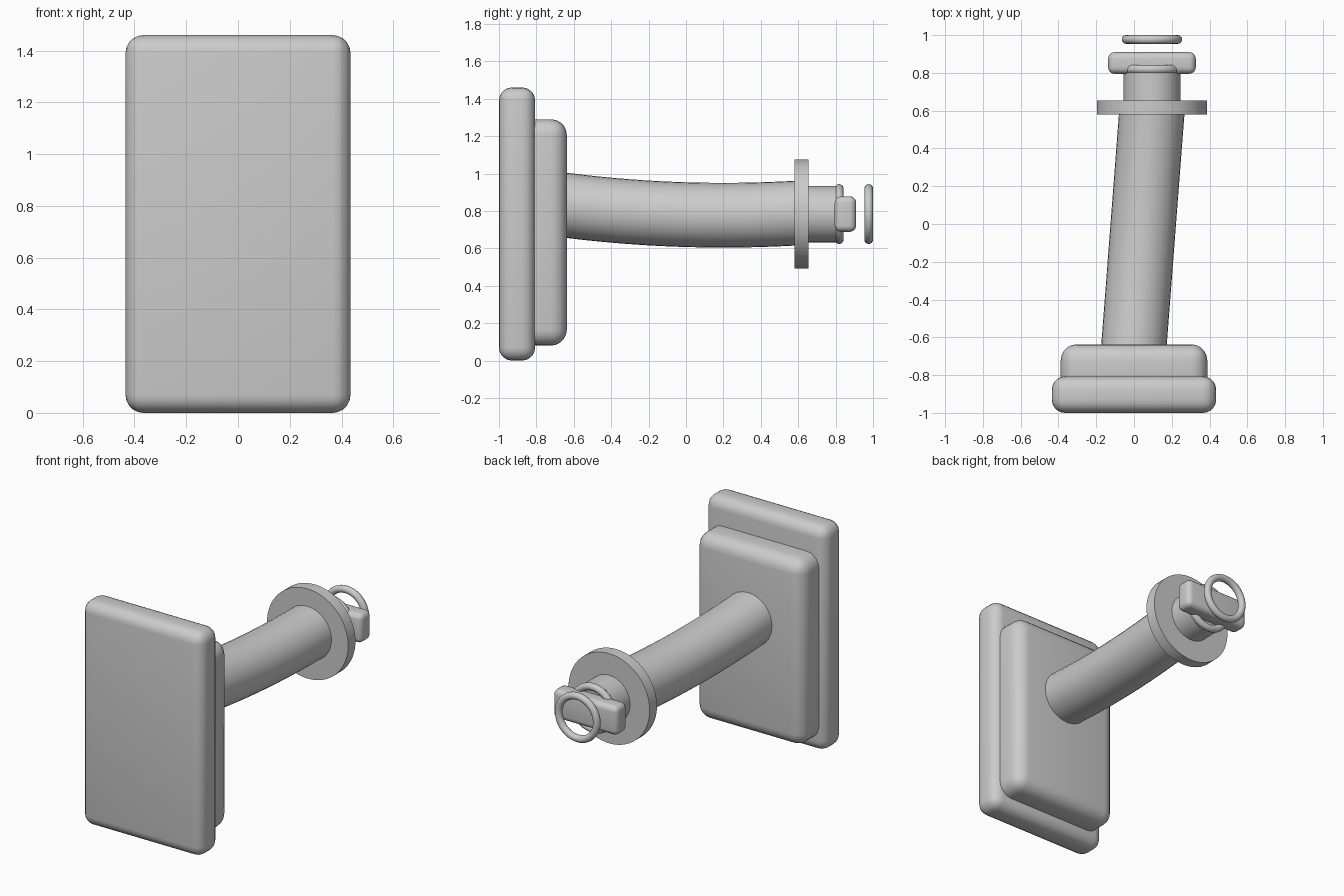
import bpy, math

if "Cube" in bpy.data.objects:
    bpy.data.objects.remove(bpy.data.objects["Cube"])

CX, CZ = 0.095, 0.783  # axis of the fittings at the far end


def smooth(obj):
    bpy.ops.object.select_all(action='DESELECT')
    obj.select_set(True)
    bpy.context.view_layer.objects.active = obj
    bpy.ops.object.shade_smooth_by_angle(angle=math.radians(35))


def rounded_box(name, x, y, z, radius):
    bpy.ops.mesh.primitive_cube_add(
        size=1, location=(sum(x) / 2, sum(y) / 2, sum(z) / 2))
    obj = bpy.context.object
    obj.name = name
    obj.scale = (x[1] - x[0], y[1] - y[0], z[1] - z[0])
    bpy.ops.object.transform_apply(location=False, rotation=False, scale=True)
    bevel = obj.modifiers.new("round", 'BEVEL')
    bevel.width = radius
    bevel.segments = 5
    bpy.ops.object.modifier_apply(modifier=bevel.name)
    smooth(obj)


def disc(name, radius, y0, y1):
    bpy.ops.mesh.primitive_cylinder_add(
        vertices=64, radius=radius, depth=y1 - y0,
        location=(CX, (y0 + y1) / 2, CZ), rotation=(math.pi / 2, 0, 0))
    bpy.context.object.name = name
    smooth(bpy.context.object)


def ring(name, y):
    bpy.ops.mesh.primitive_torus_add(
        major_radius=0.137, minor_radius=0.023, major_segments=48,
        minor_segments=16, location=(CX, y, CZ), rotation=(math.pi / 2, 0, 0))
    bpy.context.object.name = name
    smooth(bpy.context.object)


# Wall plates
rounded_box("back_plate", (-0.435, 0.435), (-1, -0.807), (0, 1.46), 0.07)
rounded_box("mount_plate", (-0.388, 0.388), (-0.9, -0.637), (0.08, 1.29), 0.085)

# Gently curved arm
curve = bpy.data.curves.new("arm", 'CURVE')
curve.dimensions = '3D'
curve.bevel_depth = 0.173
curve.bevel_resolution = 14
curve.use_fill_caps = True
spline = curve.splines.new('POLY')
N = 20
spline.points.add(N)
for i, p in enumerate(spline.points):
    y = -0.72 + i / N * 1.33
    p.co = (CX * (y + 0.64) / 1.24, y, 0.777 + 0.075 * (y - 0.2) ** 2, 1)
arm = bpy.data.objects.new("arm", curve)
bpy.context.collection.objects.link(arm)
bpy.ops.object.select_all(action='DESELECT')
arm.select_set(True)
bpy.context.view_layer.objects.active = arm
bpy.ops.object.convert(target='MESH')
smooth(bpy.context.object)

# End fittings
disc("flange", 0.292, 0.58, 0.655)
disc("spigot", 0.151, 0.64, 0.815)
ring("inner_ring", 0.819)
rounded_box("cross_bar", (CX - 0.232, CX + 0.232), (0.795, 0.91),
            (CZ - 0.095, CZ + 0.095), 0.035)
ring("outer_ring", 0.977)
